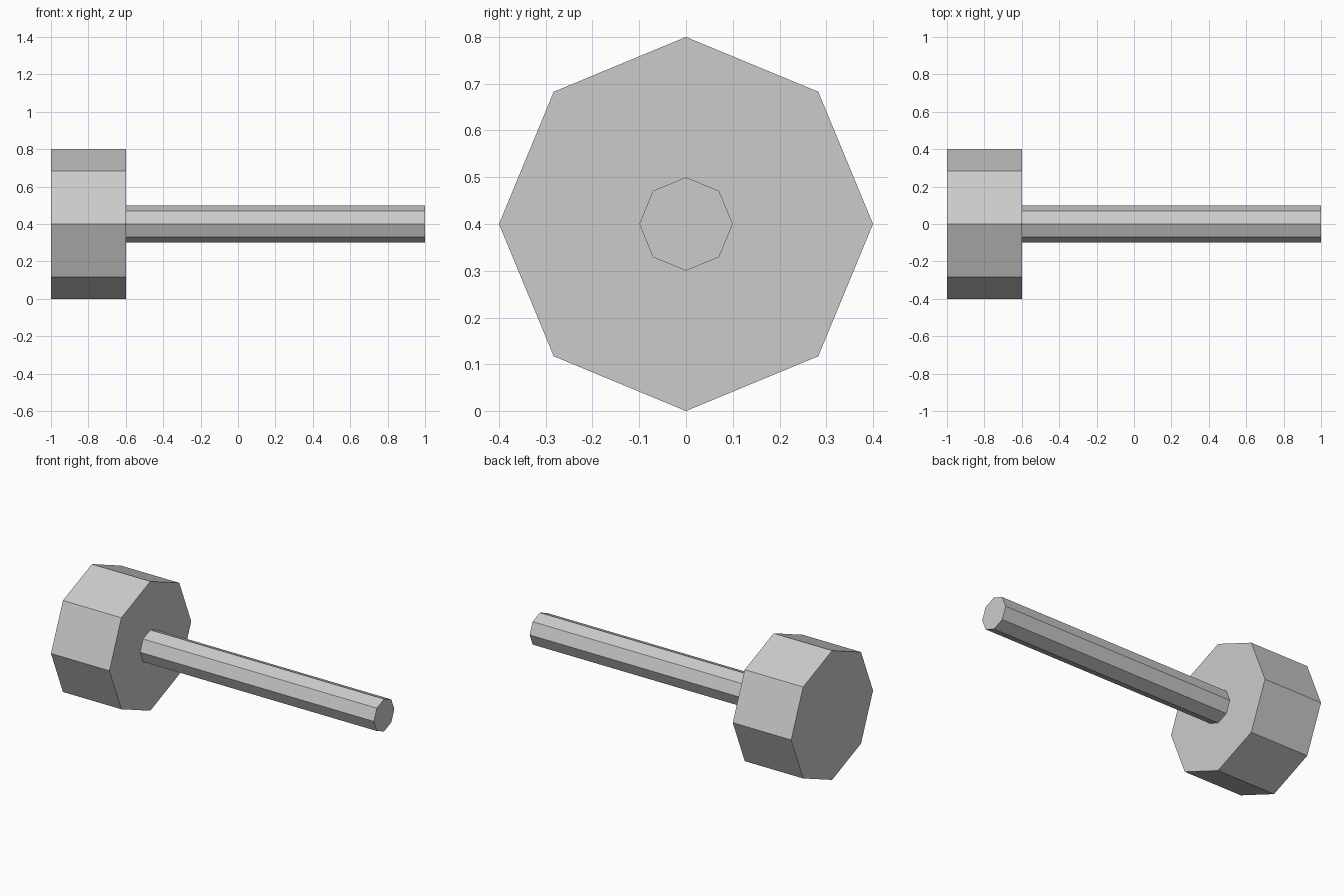
import bpy
from math import pi

cube = bpy.data.objects.get("Cube")
if cube:
    bpy.data.objects.remove(cube, do_unlink=True)

AXIS_HEIGHT = 0.4
SIDES = 8

# Single plain grey material
grey = bpy.data.materials.new("light_grey")
grey.use_nodes = True
colour = (0.6, 0.6, 0.6, 1)
grey.diffuse_color = colour
grey.node_tree.nodes["Principled BSDF"].inputs["Base Color"].default_value = colour


def octagonal_bar(name, radius, x_start, x_end):
    """Flat-shaded octagonal prism lying along x."""
    bpy.ops.mesh.primitive_cylinder_add(
        vertices=SIDES, radius=radius, depth=x_end - x_start,
        location=((x_start + x_end) / 2, 0, AXIS_HEIGHT),
        rotation=(0, pi / 2, 0))
    bar = bpy.context.object
    bar.name = name
    bar.data.name = name
    bar.data.materials.append(grey)
    return bar


# Wide head and the thin shaft that butts against it
octagonal_bar("head", 0.4, -1.0, -0.6)
octagonal_bar("shaft", 0.1, -0.6, 1.0)
